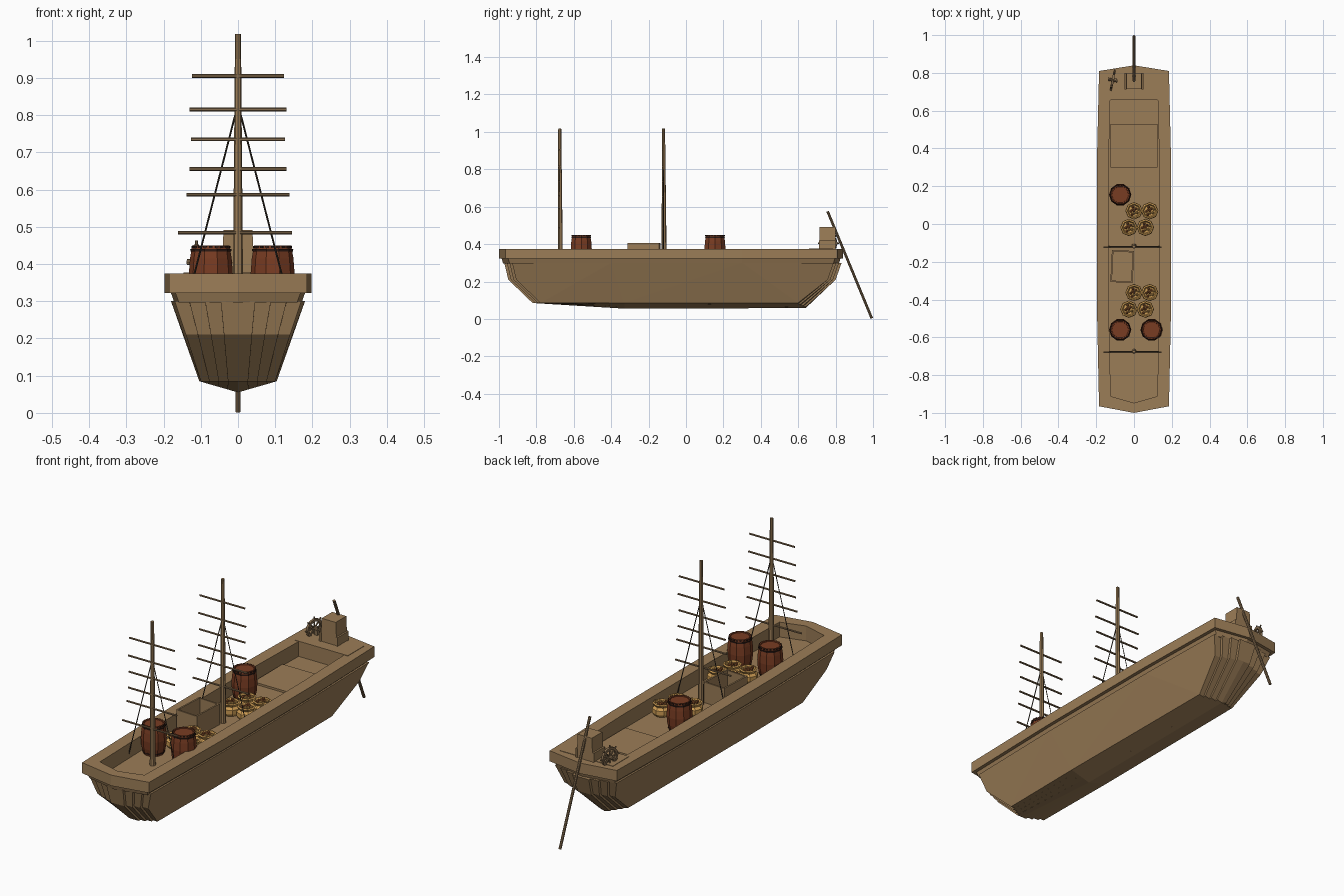
import bpy, bmesh, math, random
from mathutils import Vector, Matrix

if "Cube" in bpy.data.objects:
    bpy.data.objects.remove(bpy.data.objects["Cube"])
random.seed(4)

def mat(name, c):
    m = bpy.data.materials.new(name)
    m.diffuse_color = (*c, 1)
    m.use_nodes = True
    m.node_tree.nodes["Principled BSDF"].inputs["Base Color"].default_value = m.diffuse_color
    return m

WOOD = mat("hull wood", (0.33, 0.205, 0.095))
SPAR = mat("spar wood", (0.24, 0.155, 0.08))
RED = mat("barrel red brown", (0.19, 0.045, 0.016))
DARK = mat("dark hoop", (0.03, 0.012, 0.008))
ROPE = mat("dark rope", (0.045, 0.035, 0.025))
SACK = mat("sack ochre", (0.62, 0.34, 0.09))
NUT = mat("cargo brown", (0.30, 0.10, 0.03))

def finish(name, bm, *mats):
    bmesh.ops.recalc_face_normals(bm, faces=bm.faces)
    me = bpy.data.meshes.new(name)
    bm.to_mesh(me)
    bm.free()
    for m in mats:
        me.materials.append(m)
    ob = bpy.data.objects.new(name, me)
    bpy.context.collection.objects.link(ob)
    return ob

def rod(name, a, b, r1, r2, m, n=8):
    a, b = Vector(a), Vector(b)
    d = b - a
    bm = bmesh.new()
    M = Matrix.Translation((a + b) / 2) @ d.to_track_quat('Z', 'Y').to_matrix().to_4x4()
    bmesh.ops.create_cone(bm, cap_ends=True, segments=n, radius1=r1, radius2=r2, depth=d.length, matrix=M)
    return finish(name, bm, m)

def box(name, x0, x1, y0, y1, z0, z1, m, taper=1.0):
    bm = bmesh.new()
    bmesh.ops.create_cube(bm, size=1)
    for v in bm.verts:
        t = taper if v.co.z > 0 else 1
        v.co = ((x0+x1)/2 + v.co.x*(x1-x0)*t, (y0+y1)/2 + v.co.y*(y1-y0), (z0+z1)/2 + v.co.z*(z1-z0))
    return finish(name, bm, m)

def lathe(bm, prof, n, x=0, y=0, mi=0):
    rings = [[bm.verts.new((x + r*math.cos(2*math.pi*i/n), y + r*math.sin(2*math.pi*i/n), z))
              for i in range(n)] for r, z in prof]
    for A, B in zip(rings, rings[1:]):
        for i in range(n):
            bm.faces.new((A[i], A[(i+1) % n], B[(i+1) % n], B[i])).material_index = mi
    for R in (rings[0], rings[-1]):
        bm.faces.new(R).material_index = mi

# Hull: lengthwise plank columns, each set back from the next to give stepped ends
def hull_column(ua, ub, back):
    # (y, z at chine, extra keel drop, half width)
    prof = [(-0.972, 0.325, 0, 0.172), (-0.95, 0.21, 0, 0.14), (-0.82, 0.085, 0, 0.10),
            (-0.33, 0.085, 0.03, 0.104), (0.64, 0.085, 0.027, 0.10),
            (0.80, 0.21, 0, 0.14), (0.832, 0.325, 0, 0.172),
            (0.832, 0.30, 0, 0.17), (-0.972, 0.30, 0, 0.17)]
    prof = [prof[8]] + prof[1:6] + [prof[7]] + [(0.3, 0.30, 0, 0.18), (-0.4, 0.30, 0, 0.18)]
    bm = bmesh.new()
    loops = []
    for u in (ua, ub):
        L = []
        for i, (y, z, k, w) in enumerate(prof):
            s = 0 if i in (3, 7, 8) else (back if y < 0 else -back)
            L.append(bm.verts.new((u*w, y + s, z - k*(1 - abs(u)))))
        loops.append(L)
    n = len(prof)
    for i in range(n):
        bm.faces.new((loops[0][i], loops[0][(i+1) % n], loops[1][(i+1) % n], loops[1][i]))
    caps = [bm.faces.new(L) for L in loops]
    bmesh.ops.triangulate(bm, faces=caps)
    finish("hull_planks", bm, WOOD)

us = [0, 0.27, 0.52, 0.77, 1.0]
for i in range(4):
    for s in (-1, 1):
        hull_column(s*us[i], s*us[i+1], 0.014*i)

# Bulwark ring with overhanging rim
half = [(0, -1.0), (0.185, -0.965), (0.197, -0.4), (0.197, 0.3), (0.185, 0.81)]
outline = half + [(0, 0.84)] + [(-x, y) for x, y in half[:0:-1]]
section = [(0, 0.375), (0, 0.322), (0.017, 0.322), (0.026, 0.296), (0.062, 0.296), (0.062, 0.375)]
bm = bmesh.new()
rings = []
for d, z in section:
    rings.append([bm.verts.new((x - math.copysign(d, x) if x else 0, y - math.copysign(d*0.85, y) if abs(y) > 0.5 else y, z))
                  for x, y in outline])
n = len(outline)
for k in range(len(rings)):
    A, B = rings[k], rings[(k+1) % len(rings)]
    for i in range(n):
        bm.faces.new((A[i], A[(i+1) % n], B[(i+1) % n], B[i]))
finish("bulwark", bm, WOOD)

# Deck, hatch cover and stern platform
bm = bmesh.new()
pts = [bm.verts.new((x*0.8, y*0.96, 0.301)) for x, y in outline]
bm.faces.new(pts)
finish("deck", bm, WOOD)
box("hatch_cover", -0.125, 0.125, 0.30, 0.53, 0.295, 0.311, WOOD)
box("stern_platform", -0.146, 0.146, 0.657, 0.785, 0.30, 0.377, WOOD)

# Helm post with side boards, wheel and steering oar
box("helm_post", -0.045, 0.045, 0.715, 0.798, 0.37, 0.492, WOOD, 0.86)
for s in (-1, 1):
    box("helm_side_board", s*0.046 - 0.005, s*0.046 + 0.005, 0.712, 0.80, 0.37, 0.42, WOOD)
rod("steering_oar", (0, 0.757, 0.575), (0, 0.9935, 0.003), 0.007, 0.007, SPAR)
bm = bmesh.new()
c = [(0.048, -0.006), (0.048, 0.006), (0.036, 0.006), (0.036, -0.006)]
R = [[bm.verts.new((r*math.cos(a), r*math.sin(a), z)) for a in [2*math.pi*i/12 for i in range(12)]] for r, z in c]
for k in range(4):
    A, B = R[k], R[(k+1) % 4]
    for i in range(12):
        bm.faces.new((A[i], A[(i+1) % 12], B[(i+1) % 12], B[i]))
for i in range(4):
    M = Matrix.Rotation(i*math.pi/4, 4, 'Z') @ Matrix.Rotation(math.pi/2, 4, 'X')
    bmesh.ops.create_cone(bm, cap_ends=True, segments=6, radius1=0.004, radius2=0.004, depth=0.115, matrix=M)
bmesh.ops.create_cone(bm, cap_ends=True, segments=8, radius1=0.008, radius2=0.008, depth=0.05)
wheel = finish("steering_wheel", bm, SPAR)
wheel.matrix_world = Matrix.Translation((-0.112, 0.762, 0.405)) @ Matrix.Rotation(-0.2, 4, 'Z') @ Matrix.Rotation(math.pi/2, 4, 'Y')
box("wheel_stand", -0.105, -0.09, 0.754, 0.77, 0.37, 0.41, SPAR)

# Masts with yards and shrouds
yards = [(0.905, 0.124), (0.815, 0.13), (0.735, 0.126), (0.655, 0.13), (0.586, 0.138), (0.484, 0.153)]
for y in (-0.675, -0.12):
    rod("mast", (0, y + 0.003, 0.29), (0, y, 1.018), 0.014, 0.008, WOOD, 8)
    for z, w in yards:
        off = -0.008 if z < 0.55 else 0
        rod("yard", (-w + off, y - 0.004, z), (w + off, y - 0.004, z), 0.005, 0.005, SPAR, 6)
    for s in (-1, 1):
        rod("shroud", (0, y, 0.83), (s*0.136, y, 0.30), 0.0025, 0.0025, ROPE, 4)

# Barrels with hoops
for x, y in ((-0.073, 0.155), (-0.073, -0.56), (0.093, -0.56)):
    bm = bmesh.new()
    lathe(bm, [(0.048, 0.30), (0.056, 0.335), (0.059, 0.375), (0.056, 0.415), (0.05, 0.45), (0.045, 0.45), (0.044, 0.445)], 10, x, y)
    for z, r in ((0.308, 0.0515), (0.433, 0.0545)):
        lathe(bm, [(r, z), (r + 0.001, z + 0.007)], 10, x, y, 1)
    for i in range(20):    # hoop studs near the lid
        a = 2*math.pi*i/20
        M = Matrix.Translation((x + 0.05*math.cos(a), y + 0.05*math.sin(a), 0.446)) @ Matrix.Rotation(a, 4, 'Z') @ Matrix.Diagonal((0.005, 0.009, 0.006, 1))
        for v in bmesh.ops.create_cube(bm, size=1, matrix=M)["verts"]:
            for f in v.link_faces:
                f.material_index = 1
    finish("barrel", bm, RED, DARK)

# Open sacks filled with cargo
for dy in (0, -0.433):
    for x, y in ((0, 0.07), (0.083, 0.07), (-0.027, -0.018), (0.06, -0.018)):
        bm = bmesh.new()
        lathe(bm, [(0.036, 0.30), (0.046, 0.315), (0.046, 0.335), (0.036, 0.347), (0.044, 0.36), (0.036, 0.363), (0.03, 0.352)], 8, x, y + dy)
        for i in range(9):
            a, r = i*2.4, 0.0085*math.sqrt(i)
            M = Matrix.Translation((x + r*math.cos(a), y + dy + r*math.sin(a), 0.358 + random.uniform(-0.002, 0.004)))
            vs = bmesh.ops.create_icosphere(bm, subdivisions=1, radius=0.008, matrix=M)["verts"]
            for f in {f for v in vs for f in v.link_faces}:
                f.material_index = 0 if i % 3 == 2 else 1
        finish("cargo_sack", bm, SACK, NUT)

# Open crate, slightly turned
parts = [box("crate_floor", -0.058, 0.058, -0.085, 0.085, 0.30, 0.315, WOOD)]
for s in (-1, 1):
    parts.append(box("crate_side", s*0.055 - 0.004, s*0.055 + 0.004, -0.085, 0.085, 0.30, 0.405, WOOD))
    parts.append(box("crate_end", -0.052, 0.052, s*0.081 - 0.004, s*0.081 + 0.004, 0.30, 0.403, WOOD))
for p in parts:
    p.matrix_world = Matrix.Translation((-0.062, -0.225, 0)) @ Matrix.Rotation(-0.05, 4, 'Z')
